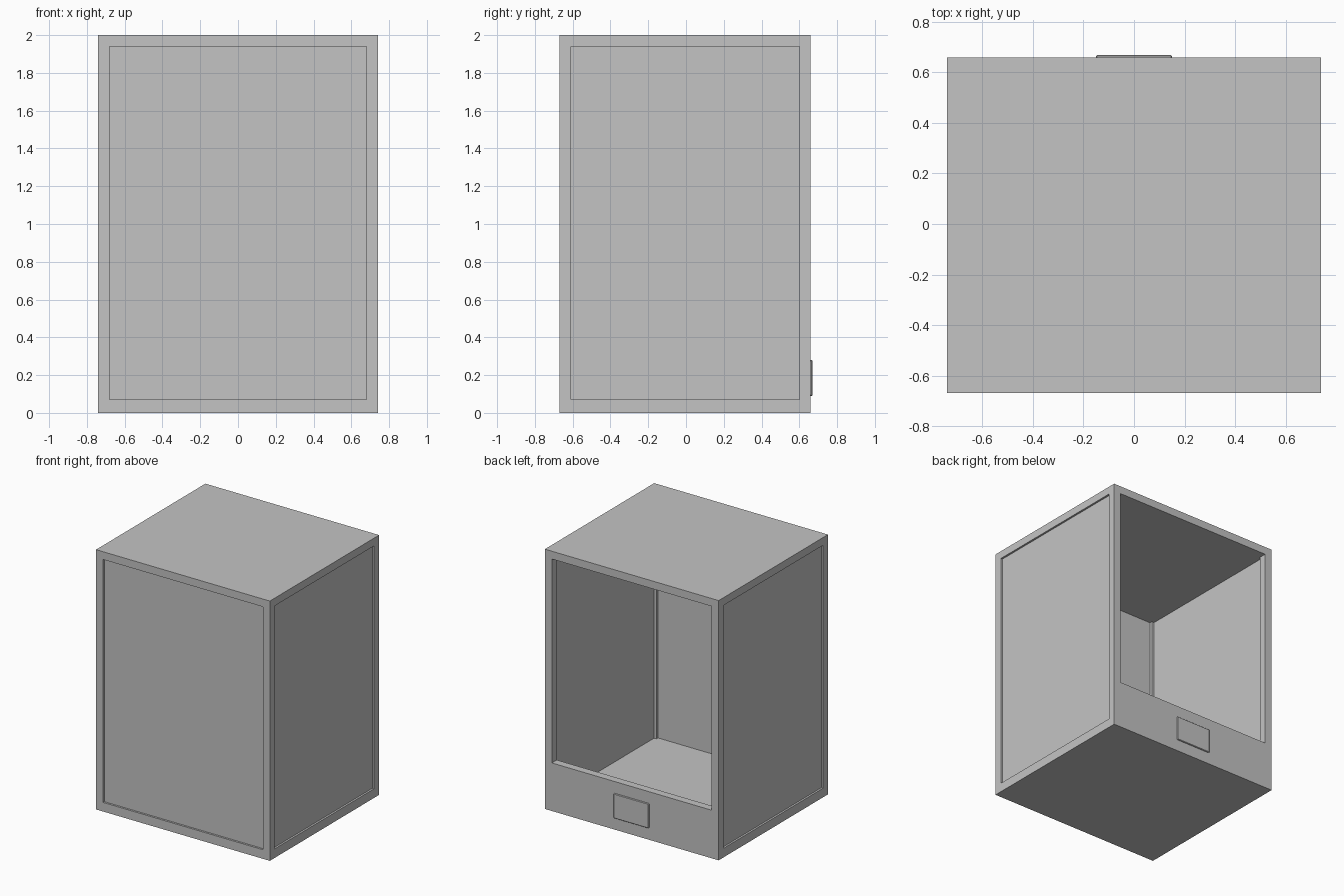
import bpy
import bmesh

cube = bpy.data.objects.get("Cube")
if cube:
    bpy.data.objects.remove(cube, do_unlink=True)

# Single plain grey material
grey = bpy.data.materials.new("light_grey")
grey.use_nodes = True
colour = (0.55, 0.55, 0.55, 1)
grey.diffuse_color = colour
grey.node_tree.nodes["Principled BSDF"].inputs["Base Color"].default_value = colour

# Overall cabinet limits
X, FRONT, BACK, TOP = 0.74, -0.67, 0.66, 2.0
POST = 0.06                      # frame member width
FLOOR, CEILING = 0.07, TOP - POST
SILL = 0.37                      # lower edge of the back opening
RECESS, INNER = 0.015, 0.04      # outer and inner depth of the thin panels
IX, IF, IB = X - POST, FRONT + POST, BACK - POST


def box(name, x, y, z, bevel=0):
    """Box spanning the (low, high) pairs x, y and z."""
    bm = bmesh.new()
    bmesh.ops.create_cube(bm, size=1)
    for v in bm.verts:
        for axis, (low, high) in enumerate((x, y, z)):
            v.co[axis] = low if v.co[axis] < 0 else high
    mesh = bpy.data.meshes.new(name)
    bm.to_mesh(mesh)
    bm.free()
    mesh.materials.append(grey)
    obj = bpy.data.objects.new(name, mesh)
    bpy.context.collection.objects.link(obj)
    if bevel:
        mod = obj.modifiers.new("edge_bevel", "BEVEL")
        mod.width = bevel
        mod.segments = 1
    return obj


# Base and roof slabs
box("base", (-X, X), (FRONT, BACK), (0, FLOOR))
box("roof", (-X, X), (FRONT, BACK), (CEILING, TOP))

# Corner posts and recessed side panels
for side, sign in (("left", 1), ("right", -1)):
    post_x = sorted((sign * IX, sign * X))
    box(f"front_{side}_post", post_x, (FRONT, IF), (FLOOR, CEILING))
    box(f"back_{side}_post", post_x, (IB, BACK), (FLOOR, CEILING))
    panel_x = sorted((sign * (X - INNER), sign * (X - RECESS)))
    box(f"{side}_panel", panel_x, (IF, IB), (FLOOR, CEILING))

# Recessed front panel
box("front_panel", (-IX, IX), (FRONT + RECESS, FRONT + INNER), (FLOOR, CEILING))

# Low board under the back opening, with a small raised plate
box("back_board", (-IX, IX), (IB, BACK), (FLOOR, SILL))
box("back_plate", (-0.15, 0.15), (BACK - 0.01, 0.669), (0.09, 0.28), bevel=0.004)
